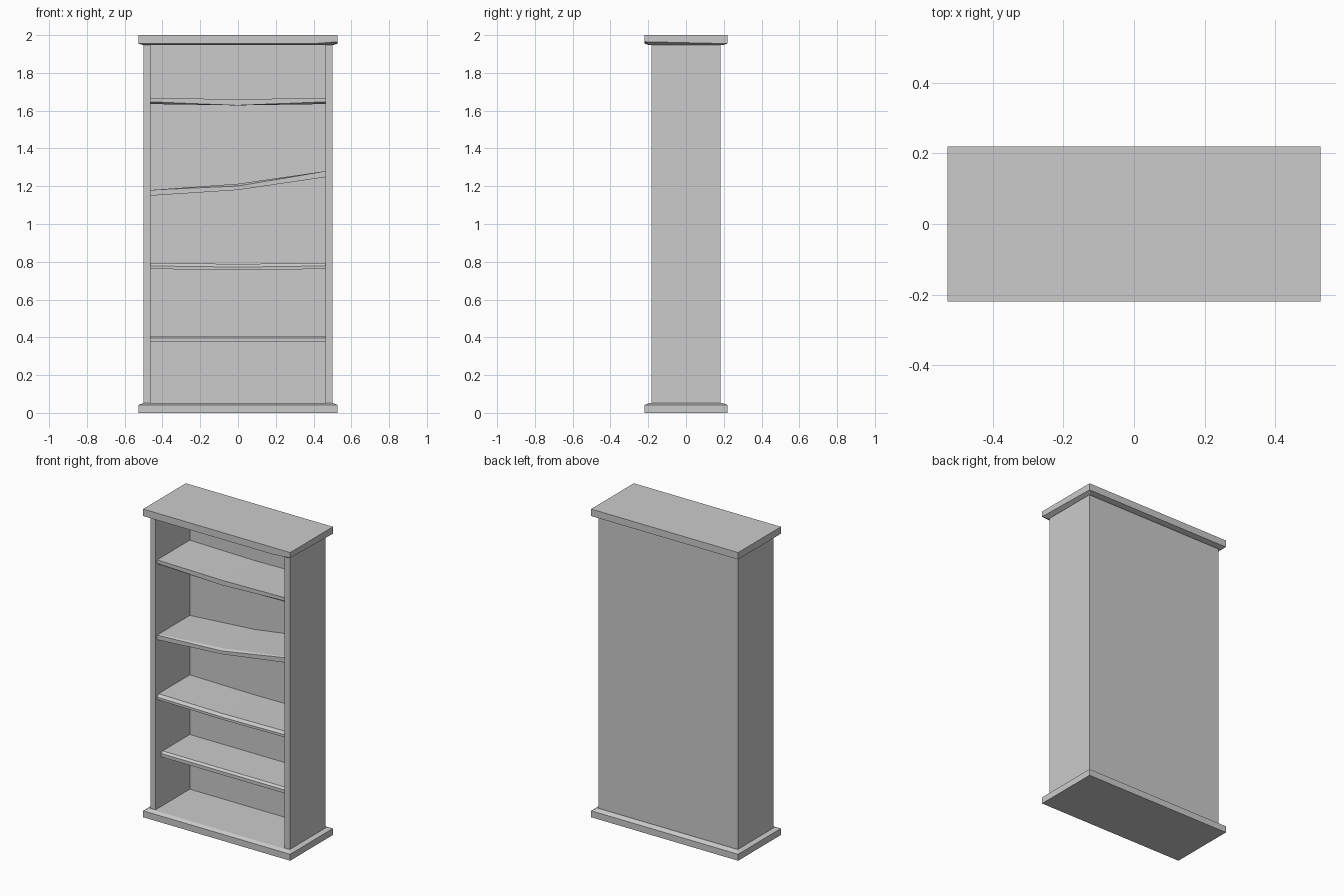
import bpy
import bmesh

if "Cube" in bpy.data.objects:
    bpy.data.objects.remove(bpy.data.objects["Cube"], do_unlink=True)

# Single flat grey
grey = bpy.data.materials.new("plain_grey")
grey.use_nodes = True
colour = (0.6, 0.6, 0.6, 1)
grey.diffuse_color = colour
grey.node_tree.nodes["Principled BSDF"].inputs["Base Color"].default_value = colour


def loft(name, sections):
    """Skin a row of matching closed sections and cap both ends."""
    bm = bmesh.new()
    rings = [[bm.verts.new(p) for p in s] for s in sections]
    for a, b in zip(rings, rings[1:]):
        for i in range(len(a)):
            j = (i + 1) % len(a)
            bm.faces.new((a[i], a[j], b[j], b[i]))
    bm.faces.new(rings[0][::-1])
    bm.faces.new(rings[-1])
    bmesh.ops.recalc_face_normals(bm, faces=bm.faces)
    mesh = bpy.data.meshes.new(name)
    bm.to_mesh(mesh)
    bm.free()
    mesh.materials.append(grey)
    obj = bpy.data.objects.new(name, mesh)
    bpy.context.collection.objects.link(obj)
    return obj


HALF_W, HALF_D = 0.528, 0.219      # slabs
BODY_W, BODY_D = 0.5, 0.183        # carcass outside
INNER_W, INNER_BACK = 0.463, 0.167  # carcass inside


def slab_ring(z, inset=0, corner_lift=0):
    w, d = HALF_W - inset, HALF_D - inset
    return [(-w, -d, z), (0.4, -d, z), (w, -d, z + corner_lift),
            (w, d, z), (-w, d, z)]


# Base and top slabs, chamfered towards the carcass
loft("base_slab", [slab_ring(0), slab_ring(0.042), slab_ring(0.052, 0.025)])
loft("top_slab", [slab_ring(1.947, 0.025), slab_ring(1.955, 0, 0.01), slab_ring(2)])

# Side walls and back panel as one U-shaped extrusion
outline = [(-BODY_W, -BODY_D), (-INNER_W, -BODY_D), (-INNER_W, INNER_BACK),
           (INNER_W, INNER_BACK), (INNER_W, -BODY_D), (BODY_W, -BODY_D),
           (BODY_W, BODY_D), (-BODY_W, BODY_D)]
loft("carcass", [[(x, y, z) for x, y in outline] for z in (0.05, 1.95)])


def shelf(name, bottoms, tops, front=-0.168, top_drop=(0, 0, 0), under_rise=(0, 0, 0)):
    """Shelf bent at its middle, with worn front edges above and below."""
    sections = []
    for x, low, high, drop, rise in zip((-INNER_W, 0, INNER_W), bottoms, tops,
                                        top_drop, under_rise):
        profile = [(front, low + rise), (front, high - drop), (front + 0.015, high),
                   (INNER_BACK, high), (INNER_BACK, low), (front + 0.012, low)]
        sections.append([(x, y, z) for y, z in profile])
    return loft(name, sections)


# Four shelves: level, slightly sagging, tilted, sagging
shelf("lowest_shelf", [0.374] * 3, [0.407] * 3, front=-0.127, top_drop=[0.011] * 3)
shelf("lower_middle_shelf", (0.762, 0.756, 0.762), (0.794, 0.788, 0.794),
      top_drop=[0.016] * 3)
shelf("upper_middle_shelf", (1.15, 1.18, 1.248), (1.18, 1.213, 1.28),
      top_drop=(0, 0.012, 0))
shelf("highest_shelf", (1.635, 1.628, 1.635), (1.668, 1.66, 1.668),
      under_rise=(0.012, 0, 0.012))
